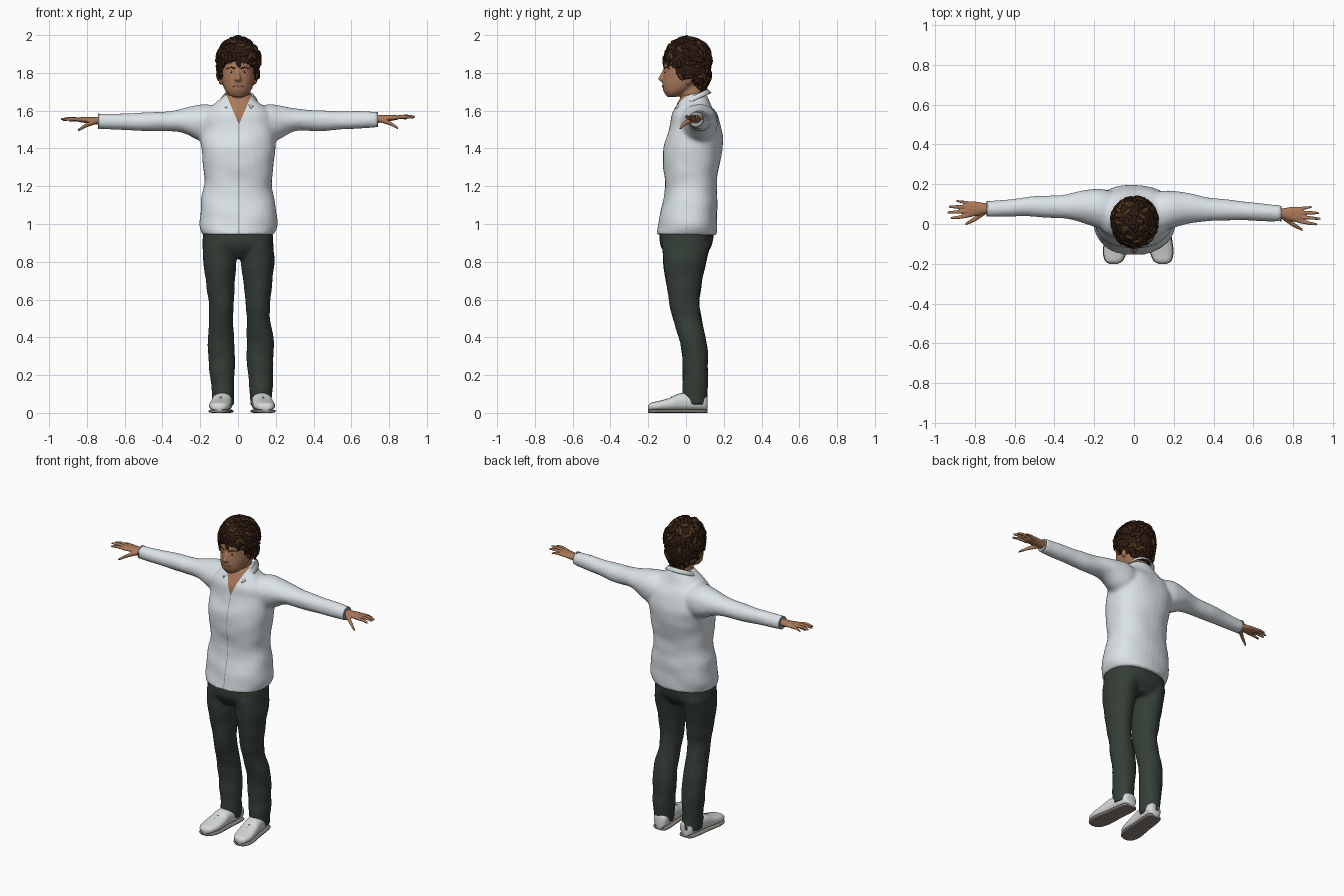
import bpy, bmesh, math, random
from mathutils import Vector, Matrix, noise
from mathutils.bvhtree import BVHTree

random.seed(4)
if "Cube" in bpy.data.objects:
    bpy.data.objects.remove(bpy.data.objects["Cube"], do_unlink=True)


def material(name, *rgb):
    m = bpy.data.materials.new(name)
    m.use_nodes = True
    m.diffuse_color = (*rgb, 1)
    m.node_tree.nodes["Principled BSDF"].inputs["Base Color"].default_value = (*rgb, 1)
    return m


SKIN = material("skin", .40, .19, .10)
LIPS = material("lips", .30, .11, .07)
SHIRT = material("white cotton", .74, .80, .83)
SEAM = material("seam grey", .32, .35, .37)
TROUSER = material("dark green cloth", .035, .048, .038)
HAIR = material("dark brown hair", .028, .011, .006)
HAIR_LIGHT = material("light brown hair", .07, .035, .01)
SHOE = material("shoe white", .68, .70, .70)
SOLE = material("sole grey", .25, .22, .20)
EYE = material("eye white", .55, .48, .44)


def make(name, bm, *mats):
    """Turn a bmesh into a smooth object."""
    bmesh.ops.recalc_face_normals(bm, faces=bm.faces)
    for f in bm.faces:
        f.smooth = True
    me = bpy.data.meshes.new(name)
    bm.to_mesh(me)
    bm.free()
    for m in mats:
        me.materials.append(m)
    me.set_sharp_from_angle(angle=math.radians(50))
    ob = bpy.data.objects.new(name, me)
    bpy.context.collection.objects.link(ob)
    return ob


def spline(secs, steps=4):
    """Catmull-Rom interpolation of cross-sections."""
    out = []
    for i in range(len(secs) - 1):
        a, b, c, d = (secs[max(0, min(len(secs) - 1, i + k))] for k in (-1, 0, 1, 2))
        for s in range(steps):
            t = s / steps
            out.append([q + t / 2 * (r - p + t * (2 * p - 5 * q + 4 * r - w
                        + t * (3 * (q - r) + w - p))) for p, q, r, w in zip(a, b, c, d)])
    return out + [list(secs[-1])]


def loft(bm, secs, axis="z", n=24, power=2.0):
    """Closed tube through sections (station, centre u, centre v, radius u, radius v)."""
    rings = []
    for t, cu, cv, ru, rv in spline(secs):
        ring = []
        for k in range(n):
            a = math.tau * k / n
            c, s = math.cos(a), math.sin(a)
            u = cu + ru * math.copysign(abs(c) ** (2 / power), c)
            v = cv + rv * math.copysign(abs(s) ** (2 / power), s)
            ring.append(bm.verts.new({"x": (t, u, v), "y": (u, t, v), "z": (u, v, t)}[axis]))
        rings.append(ring)
    for p, q in zip(rings, rings[1:]):
        for k in range(n):
            bm.faces.new((p[k], p[(k + 1) % n], q[(k + 1) % n], q[k]))
    bm.faces.new(rings[0])
    bm.faces.new(rings[-1])


def blend(name, bm, voxel, smooth, *mats, folds=0.0):
    """Fuse overlapping lofts into one skin, with optional cloth folds."""
    ob = make(name, bm, *mats)
    mod = ob.modifiers.new("fuse", "REMESH")
    mod.mode, mod.voxel_size = "VOXEL", voxel
    mod = ob.modifiers.new("soften", "SMOOTH")
    mod.factor, mod.iterations = 0.5, smooth
    me = bpy.data.meshes.new_from_object(
        ob.evaluated_get(bpy.context.evaluated_depsgraph_get()))
    bpy.data.objects.remove(ob)
    bm = bmesh.new()
    bm.from_mesh(me)
    bm.normal_update()
    for v, nrm in [(v, v.normal.copy()) for v in bm.verts]:
        v.co += nrm * folds * noise.noise(Vector((v.co.x * 7, v.co.y * 7, v.co.z * 11)))
    for f in bm.faces:
        f.material_index = 0
    return bm


# Shirt: torso and sleeves in one skin
bm = bmesh.new()
loft(bm, [(.943, 0, 0, .19, .16), (1, .002, .01, .207, .156), (1.1, 0, .02, .197, .148),
          (1.2, 0, .026, .183, .138), (1.3, .003, .026, .185, .146), (1.4, 0, .036, .196, .157),
          (1.47, 0, .05, .2, .149), (1.53, 0, .05, .195, .133), (1.58, 0, .045, .18, .119),
          (1.62, 0, .042, .145, .096), (1.655, 0, .04, .1, .08), (1.69, 0, .04, .066, .064)],
     n=32, power=2.3)
SLEEVE = [(.08, .06, 1.53, .09, .09), (.16, .07, 1.533, .1, .105), (.22, .076, 1.54, .09, .09),
          (.3, .078, 1.55, .072, .062), (.4, .074, 1.547, .058, .055), (.5, .07, 1.547, .051, .051),
          (.6, .062, 1.55, .046, .047), (.7, .054, 1.553, .041, .042), (.738, .052, 1.554, .04, .041)]


def arm_side(secs, s):
    """Mirror arm sections; the right arm sits a little further back and lower."""
    k = .034 if s < 0 else 0
    return [(s * x, y + k * x, z - k * .4 * x, a, b) for x, y, z, a, b in secs]


for s in (1, -1):
    loft(bm, arm_side(SLEEVE, s), "x")
bm = blend("shirt", bm, .011, 5, SHIRT, folds=.007)

# Open neck and button seam are cut into the shirt
V_X, V_Z, V_SLOPE = .005, 1.525, .42
cuts = [((V_X, 0, V_Z), (1, 0, -V_SLOPE)), ((V_X, 0, V_Z), (1, 0, V_SLOPE)),
        ((.003, 0, 0), (1, 0, 0)), ((.008, 0, 0), (1, 0, 0))]
for point, normal in cuts:
    bmesh.ops.bisect_plane(bm, geom=bm.verts[:] + bm.edges[:] + bm.faces[:],
                           plane_co=point, plane_no=normal)
for f in bm.faces:
    c = f.calc_center_median()
    if c.y < .02 and abs(c.x - V_X) < V_SLOPE * (c.z - V_Z):
        f.material_index = 1
    elif c.y < 0 and .003 < c.x < .008:
        f.material_index = 2
make("shirt", bm, SHIRT, SKIN, SEAM)

# Folded collar
bm = bmesh.new()
rows = []
for i in range(33):
    a = math.radians(-146 + 292 * i / 32)
    tip = abs(i / 16 - 1) ** 5
    rows.append([bm.verts.new((.003 + r * math.sin(a), .037 + r * math.cos(a), z + dz * math.cos(a)))
                 for r, z, dz in ((.072, 1.678, .035), (.08, 1.679, .035),
                                  (.098 + .02 * tip, 1.655 - .008 * tip, .04))])
for p, q in zip(rows, rows[1:]):
    for k in range(2):
        bm.faces.new((p[k], p[k + 1], q[k + 1], q[k]))
collar = make("collar", bm, SHIRT)
collar.modifiers.new("thickness", "SOLIDIFY").thickness = .005

# Cuff seams and hands
HAND = [
    [(.71, .053, 1.556, .027, .024), (.75, .052, 1.557, .028, .021), (.79, .05, 1.56, .036, .017),
     (.83, .046, 1.563, .041, .014), (.848, .046, 1.563, .036, .01)],
    [(.83, .014, 1.562, .01, .01), (.88, .004, 1.568, .009, .009), (.922, -.002, 1.562, .006, .006)],
    [(.83, .035, 1.564, .01, .01), (.89, .03, 1.571, .009, .009), (.937, .026, 1.567, .006, .006)],
    [(.83, .056, 1.563, .01, .01), (.89, .056, 1.569, .009, .009), (.93, .055, 1.563, .006, .006)],
    [(.82, .075, 1.561, .01, .01), (.86, .081, 1.563, .008, .008), (.895, .086, 1.556, .005, .005)],
    [(.75, .035, 1.552, .016, .014), (.8, -.002, 1.535, .013, .012), (.848, -.03, 1.507, .007, .007)]]
for s, side in ((1, "left"), (-1, "right")):
    bm = bmesh.new()
    for part in HAND:
        loft(bm, arm_side(part, s), "x", 12)
    make(side + "_hand", blend("hand", bm, .004, 3, SKIN), SKIN)
    bm = bmesh.new()
    loft(bm, arm_side([(.733, .052, 1.554, .039, .04), (.741, .052, 1.554, .039, .04)], s), "x")
    make(side + "_cuff_edge", bm, SEAM)

# Trousers: hips and both legs
LEG = [(.89, .098, .002, .088, .128), (.8, .103, -.006, .088, .115), (.7, .104, -.01, .078, .097),
       (.6, .105, -.01, .069, .083), (.5, .109, .007, .063, .076), (.4, .117, .033, .07, .071),
       (.3, .118, .048, .071, .069), (.2, .119, .05, .066, .067), (.1, .121, .048, .061, .067),
       (.04, .122, .046, .058, .067)]


def stance(x, z, s):
    return s * x + (.045 * (1 - z / .9) if s < 0 else 0)


bm = bmesh.new()
loft(bm, [(.82, 0, 0, .1, .09), (.87, 0, .002, .182, .13), (.92, 0, .001, .188, .142),
          (.985, 0, .001, .178, .142)], n=32, power=2.3)
for s in (1, -1):
    loft(bm, [(z, stance(x, z, s), y, a, b) for z, x, y, a, b in LEG])
make("trousers", blend("trousers", bm, .011, 4, TROUSER, folds=.006), TROUSER)

# Shoes: (station, half width, height)
UPPER = [(-.2, .018, .035), (-.185, .042, .05), (-.14, .057, .06), (-.08, .056, .078),
         (-.03, .052, .1), (.05, .05, .1), (.1, .043, .095), (.113, .028, .08)]
for s, side in ((1, "left"), (-1, "right")):
    def track(y):
        return stance(.122, .05, s) + s * .1 * (.03 - y)
    bm = bmesh.new()
    loft(bm, [(y, track(y), .008 + h / 2, w, h / 2 - .004) for y, w, h in UPPER], "y", 24, 2.5)
    make(side + "_shoe", bm, SHOE)
    bm = bmesh.new()
    loft(bm, [(y, track(y), .009, w + .003, .009) for y, w, h in UPPER], "y", 24, 4)
    make(side + "_sole", bm, SOLE)
    bm = bmesh.new()
    for y, z in ((-.1, .073), (-.075, .083), (-.05, .093)):
        x = track(y)
        loft(bm, [(x - .034, y + .012, z - .016, .003, .003), (x, y, z, .005, .004),
                  (x + .034, y + .012, z - .016, .003, .003)], "x", 8)
    make(side + "_laces", bm, SOLE)

# Head, neck, nose and ears
bm = bmesh.new()
loft(bm, [(1.672, 0, -.077, .025, .022), (1.685, 0, -.063, .05, .046), (1.71, 0, -.043, .07, .079),
          (1.75, 0, -.018, .084, .107), (1.8, 0, 0, .091, .12), (1.85, 0, .008, .093, .125),
          (1.9, 0, .01, .088, .115), (1.95, 0, .01, .06, .08)])
loft(bm, [(1.58, 0, .035, .06, .06), (1.65, 0, .034, .061, .062), (1.7, 0, .03, .061, .066),
          (1.78, 0, .03, .06, .06)])
loft(bm, [(1.752, 0, -.112, .016, .015), (1.765, 0, -.126, .019, .021), (1.785, 0, -.122, .012, .018),
          (1.815, 0, -.113, .009, .01)], n=12)
for s in (1, -1):
    loft(bm, [(1.74, s * .088, .012, .008, .01), (1.77, s * .094, .018, .011, .02),
              (1.8, s * .096, .024, .01, .022)], n=12)
bm = blend("head", bm, .006, 3, SKIN)
face = BVHTree.FromBMesh(bm)
make("head", bm, SKIN)


def feature(name, points, mat, depth=.003):
    """Thin shape laid on the face: points are (x, z, half height)."""
    bm = bmesh.new()
    loft(bm, [(x, face.ray_cast(Vector((x, -1, z)), Vector((0, 1, 0)))[0].y, z, depth, h)
              for x, z, h in points], "x", 10)
    make(name, bm, mat)


feature("mouth", [(-.03, 1.728, .001), (-.01, 1.73, .006), (0, 1.729, .006),
                  (.01, 1.73, .006), (.03, 1.728, .001)], LIPS)
for s, side in ((1, "left"), (-1, "right")):
    feature(side + "_eye", [(s * .02, 1.803, .001), (s * .035, 1.805, .006),
                            (s * .052, 1.803, .001)], EYE, .002)
    feature(side + "_iris", [(s * .03, 1.804, .003), (s * .035, 1.804, .006),
                             (s * .04, 1.804, .003)], HAIR, .004)
    feature(side + "_brow", [(s * .014, 1.822, .003), (s * .035, 1.829, .004),
                             (s * .06, 1.823, .002)], HAIR)


# Hair: cap tucked in below the hairline, covered in curls
def hairline(y):
    stops = [(-.2, 1.84), (-.085, 1.835), (-.035, 1.765), (.05, 1.755), (.085, 1.7), (.3, 1.7)]
    for (a, p), (b, q) in zip(stops, stops[1:]):
        if y <= b:
            return p + (q - p) * (y - a) / (b - a)


bm = bmesh.new()
loft(bm, [(1.695, 0, .045, .06, .052), (1.74, 0, .028, .088, .086), (1.78, 0, .015, .105, .113),
          (1.85, .002, .01, .114, .124), (1.9, .002, .01, .109, .12), (1.945, .002, .008, .085, .096),
          (1.975, .002, .004, .048, .054), (1.984, .002, .002, .01, .01)], n=32)
bm.normal_update()
roots = [(v.co.copy(), v.normal.copy()) for v in bm.verts if v.co.z > hairline(v.co.y) + .006]
for v in bm.verts:
    if v.co.z < hairline(v.co.y):
        v.co.x *= .7
        v.co.y = .02 + (v.co.y - .02) * .7
for co, nrm in random.sample(roots, min(230, len(roots))):
    if nrm.dot(co - Vector((0, .01, 1.84))) < 0:
        nrm = -nrm
    turn = nrm.to_track_quat("Z", "Y").to_matrix().to_4x4()
    size = random.uniform(.7, 1.15)
    mat = (Matrix.Translation(co + nrm * random.uniform(0, .004)) @ turn
           @ Matrix.Rotation(random.uniform(0, math.pi), 4, "Z")
           @ Matrix.Diagonal((.024 * size, .011 * size, .008 * size, 1)))
    curl = bmesh.ops.create_icosphere(bm, subdivisions=2, radius=1, matrix=mat)["verts"]
    tone = int(random.random() < .25)
    for f in {f for v in curl for f in v.link_faces}:
        f.material_index = tone
# Loose curl on the crown
loft(bm, [(-.03, -.01, 1.975, .006, .006), (-.015, 0, 1.991, .007, .007), (.01, .005, 1.993, .007, .007),
          (.03, .01, 1.976, .005, .005)], "x", 10)
make("hair", bm, HAIR, HAIR_LIGHT)
